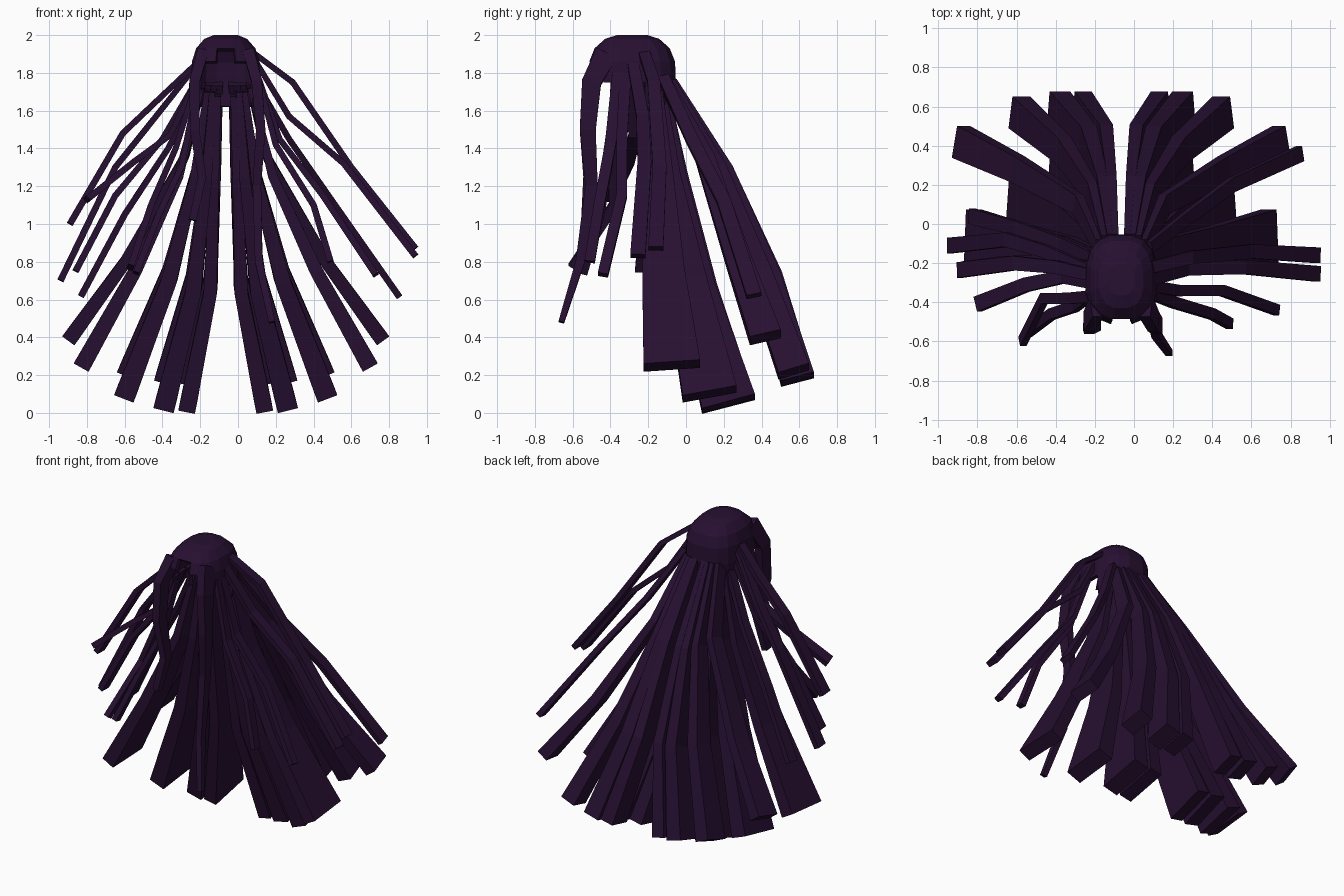
import bpy, bmesh, math
from mathutils import Vector

if "Cube" in bpy.data.objects:
    bpy.data.objects.remove(bpy.data.objects["Cube"])

mat = bpy.data.materials.new("dark purple hair")
mat.diffuse_color = (0.02, 0.005, 0.031, 1)
mat.use_nodes = True
mat.node_tree.nodes["Principled BSDF"].inputs["Base Color"].default_value = mat.diffuse_color
CX = -0.065   # middle of the head


def finish(bm, name):
    bmesh.ops.recalc_face_normals(bm, faces=bm.faces)
    me = bpy.data.meshes.new(name)
    bm.to_mesh(me)
    bm.free()
    me.materials.append(mat)
    ob = bpy.data.objects.new(name, me)
    bpy.context.collection.objects.link(ob)
    return ob


def strand(name, pts, start, end):
    """Box-section lock through pts; start/end = (thickness, width along y)."""
    bm = bmesh.new()
    P = [Vector(p) for p in pts]
    n = len(P) - 1
    rings = []
    for i, p in enumerate(P):
        t = (P[min(i + 1, n)] - P[max(i - 1, 0)]).normalized()
        b = Vector((0, 1, 0))
        b = (b - t * b.dot(t)).normalized()
        a = b.cross(t)
        f = i / n
        w, d = (start[k] + (end[k] - start[k]) * f for k in (0, 1))
        rings.append([bm.verts.new(p + a * w / 2 * sx + b * d / 2 * sy)
                      for sx, sy in ((-1, -1), (1, -1), (1, 1), (-1, 1))])
    for r, s in zip(rings, rings[1:]):
        for j in range(4):
            k = (j + 1) % 4
            bm.faces.new((r[j], r[k], s[k], s[j]))
    bm.faces.new(rings[0])
    bm.faces.new(rings[-1])
    finish(bm, name)


# skull cap: rounded shell, open at the face
bm = bmesh.new()
N = 16
rings = []
for z, s in ((1.62, .93), (1.75, 1), (1.86, .98), (1.93, .86), (1.98, .62), (2.0, .35)):
    ring = []
    for i in range(N):
        a = 2 * math.pi * (i + .5) / N
        c, q = math.cos(a), math.sin(a)
        x = math.copysign(abs(c) ** .75, c) * .185 * s
        y = math.copysign(abs(q) ** .75, q) * .235 * s
        ring.append(bm.verts.new((CX + x, -.285 + y, z)))
    rings.append(ring)
for r, s in zip(rings, rings[1:]):
    for j in range(N):
        k = (j + 1) % N
        bm.faces.new((r[j], r[k], s[k], s[j]))
bm.faces.new(rings[-1])
face = []
for f in bm.faces:
    c = f.calc_center_median()
    if (c.y < -.36 and c.z < 1.84 and abs(c.x - CX) < .15) or (c.y < -.2 and c.z < 1.72) \
            or (c.y < -.4 and c.z < 1.91 and abs(c.x - CX) < .06):
        face.append(f)
bmesh.ops.delete(bm, geom=face, context='FACES')
cap = finish(bm, "skull_cap")
m = cap.modifiers.new("thickness", 'SOLIDIFY')
m.thickness = .025

# mirrored back and side locks, x measured from the head's middle
thin = (.03, .07)
pairs = {
    "inner_back_lock": ([(.04, -.12, 1.68), (.06, -.06, 1.25), (.08, .06, .65), (.2, .225, .04)], (.09, .29)),
    "second_back_lock": ([(.07, -.12, 1.7), (.1, -.07, 1.25), (.17, .05, .65), (.32, .225, .05)], (.11, .29)),
    "third_back_lock": ([(.1, -.14, 1.7), (.16, -.1, 1.25), (.3, 0, .7), (.53, .125, .1)], (.11, .29)),
    "side_lock": ([(.13, -.16, 1.72), (.25, -.14, 1.25), (.48, -.12, .75), (.76, -.075, .25)], (.09, .3)),
    "outer_inner_lock": ([(.03, -.08, 1.75), (.05, .2, 1.28), (.08, .44, .72), (.2, .59, .17)], (.09, .18)),
    "outer_second_lock": ([(.06, -.08, 1.75), (.1, .2, 1.28), (.17, .43, .72), (.32, .59, .18)], (.11, .18)),
    "outer_third_lock": ([(.09, -.09, 1.75), (.15, .16, 1.3), (.3, .38, .75), (.52, .57, .22)], (.1, .17)),
    "outer_side_lock": ([(.12, -.11, 1.75), (.22, .1, 1.35), (.53, .28, .8), (.82, .42, .4)], (.08, .17)),
}
for name, (pts, end) in pairs.items():
    for side, label in ((-1, "left_"), (1, "right_")):
        strand(label + name, [(CX + side * x, y, z) for x, y, z in pts], thin, end)

# loose single strands on each side
loose = {
    "right_upper_strand": [(.09, -.22, 1.9), (.29, -.17, 1.75), (.6, -.14, 1.3), (.94, -.16, .87)],
    "right_second_strand": [(.1, -.28, 1.85), (.27, -.23, 1.57), (.56, -.22, 1.32), (.94, -.255, .83)],
    "right_rear_strand": [(.08, -.12, 1.78), (.27, .03, 1.45), (.5, .2, 1.12), (.85, .36, .62)],
    "right_front_strand": [(.1, -.32, 1.8), (.22, -.34, 1.45), (.45, -.34, 1.15), (.73, -.44, .73)],
    "right_low_front_strand": [(.1, -.36, 1.8), (.2, -.4, 1.42), (.4, -.46, 1.1), (.49, -.51, .8)],
    "left_upper_strand": [(-.22, -.26, 1.85), (-.4, -.22, 1.68), (-.61, -.2, 1.48), (-.89, -.235, 1.0)],
    "left_second_strand": [(-.22, -.3, 1.76), (-.36, -.27, 1.47), (-.55, -.31, 1.33), (-.8, -.41, 1.13)],
    "left_third_strand": [(-.22, -.24, 1.84), (-.45, -.14, 1.55), (-.65, -.08, 1.3), (-.94, -.11, .7)],
    "left_fourth_strand": [(-.22, -.22, 1.76), (-.4, -.19, 1.45), (-.65, -.2, 1.15), (-.86, -.23, .75)],
    "left_low_strand": [(-.2, -.18, 1.72), (-.37, -.1, 1.4), (-.6, -.02, 1.05), (-.83, .04, .62)],
    "left_front_strand": [(-.22, -.37, 1.75), (-.33, -.38, 1.4), (-.46, -.38, 1.1), (-.57, -.6, .77)],
    "left_low_front_strand": [(-.22, -.36, 1.7), (-.3, -.42, 1.3), (-.42, -.46, 1.05), (-.54, -.55, .74)],
}
for name, pts in loose.items():
    strand(name, pts, (.03, .06), (.035, .08 if abs(pts[-1][0]) > .75 else .055))

# locks framing the face
strand("left_face_lock", [(-.19, -.42, 1.9), (-.23, -.5, 1.75), (-.23, -.52, 1.5),
                          (-.19, -.51, 1.25), (-.24, -.53, 1.02)], (.06, .12), (.04, .05))
strand("right_face_lock", [(.06, -.42, 1.9), (.1, -.5, 1.75), (.12, -.52, 1.5), (.1, -.5, 1.2),
                           (.11, -.56, .8), (.18, -.66, .48)], (.06, .12), (.035, .03))
